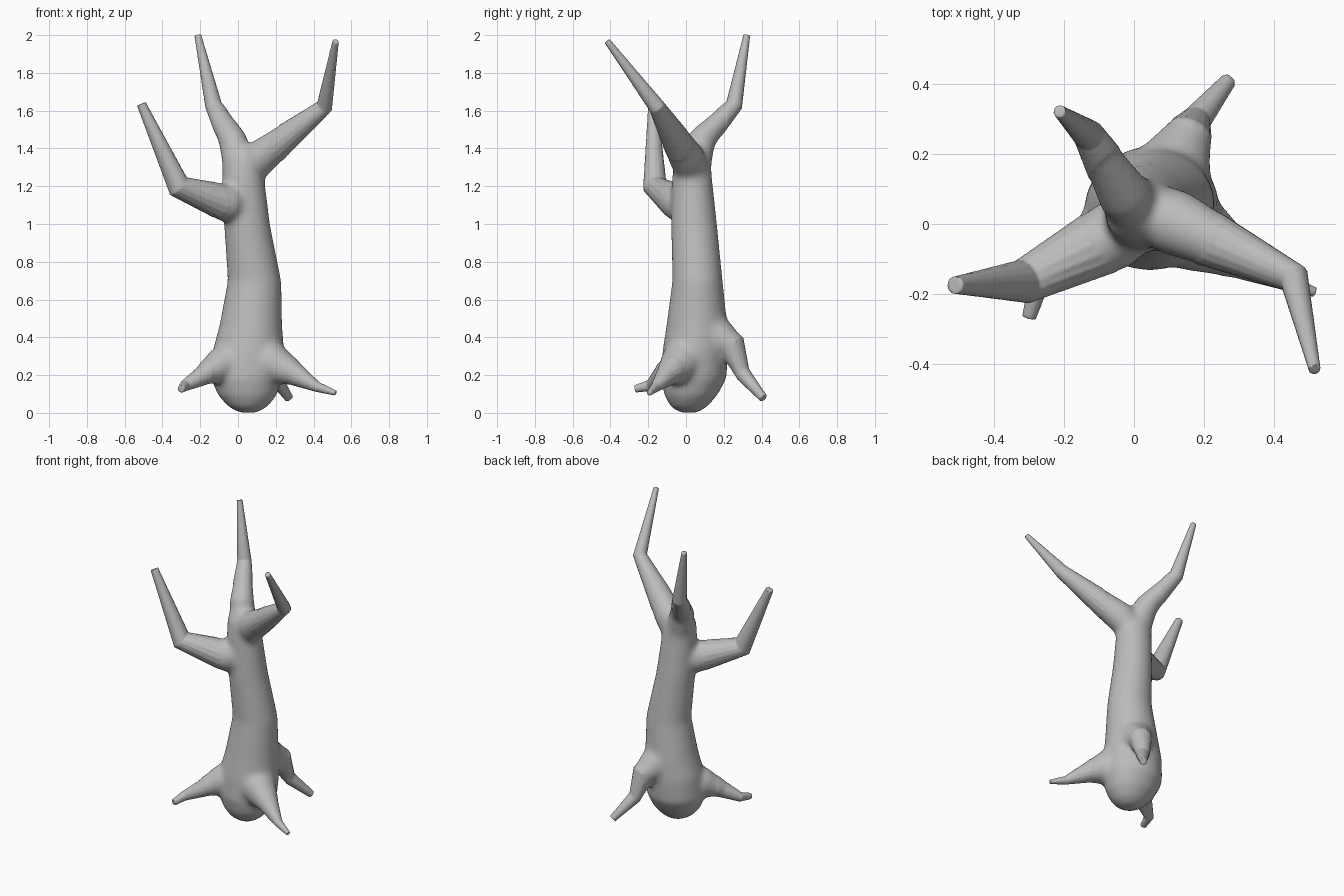
import bpy, bmesh, math
from mathutils import Vector

cube = bpy.data.objects.get("Cube")
if cube:
    bpy.data.objects.remove(cube, do_unlink=True)

bark = bpy.data.materials.new("grey bark")
bark.use_nodes = True
GREY = (0.5, 0.5, 0.5, 1)
bark.diffuse_color = GREY
bark.node_tree.nodes["Principled BSDF"].inputs["Base Color"].default_value = GREY


def make_object(name, bm):
    bmesh.ops.recalc_face_normals(bm, faces=bm.faces)
    mesh = bpy.data.meshes.new(name)
    bm.to_mesh(mesh)
    bm.free()
    mesh.materials.append(bark)
    obj = bpy.data.objects.new(name, mesh)
    bpy.context.collection.objects.link(obj)
    return obj


def skin(bm, rings):
    """Join consecutive vertex rings and cap both ends."""
    n = len(rings[0])
    for a, b in zip(rings, rings[1:]):
        for i in range(n):
            j = (i + 1) % n
            bm.faces.new((a[i], a[j], b[j], b[i]))
    bm.faces.new(rings[0])
    bm.faces.new(rings[-1])


def limb(name, path, sides=16):
    """Tapered bent limb; each path point is x, y, z, radius."""
    bm = bmesh.new()
    pts = [Vector(p[:3]) for p in path]
    rings = []
    side = Vector((0.3, 0.9, 0.1))
    for k, p in enumerate(pts):
        before = (p - pts[k - 1]).normalized() if k else Vector()
        after = (pts[k + 1] - p).normalized() if k + 1 < len(pts) else Vector()
        axis = (before + after).normalized()
        side = (side - axis * side.dot(axis)).normalized()
        other = axis.cross(side)
        ring = []
        for i in range(sides):
            t = math.tau * i / sides
            ring.append(bm.verts.new(p + path[k][3] * (side * math.cos(t) + other * math.sin(t))))
        rings.append(ring)
    skin(bm, rings)
    return make_object(name, bm)


# Trunk: height, then x and y extents of each oval section
sections = [
    (0.0, 0.01, 0.10, -0.03, 0.06), (0.03, -0.05, 0.155, -0.08, 0.11),
    (0.09, -0.105, 0.205, -0.115, 0.165), (0.18, -0.145, 0.235, -0.135, 0.215),
    (0.33, -0.135, 0.245, -0.125, 0.225), (0.46, -0.10, 0.235, -0.105, 0.22),
    (0.70, -0.055, 0.23, -0.073, 0.195), (1.00, -0.075, 0.17, -0.08, 0.165),
    (1.25, -0.085, 0.14, -0.075, 0.138), (1.36, -0.085, 0.10, -0.055, 0.13),
    (1.43, -0.06, 0.06, -0.01, 0.11),
]
bm = bmesh.new()
rings = []
for z, x0, x1, y0, y1 in sections:
    ring = []
    for i in range(24):
        t = math.tau * i / 24
        ring.append(bm.verts.new(((x0 + x1 + (x1 - x0) * math.cos(t)) / 2,
                                  (y0 + y1 + (y1 - y0) * math.sin(t)) / 2, z)))
    rings.append(ring)
skin(bm, rings)
tree = make_object("dead_tree", bm)

limbs = [
    # Branches
    limb("left_branch", [(0.03, 0.04, 1.25, 0.085), (0.115, 0.005, 1.35, 0.097),
                         (0.458, -0.155, 1.622, 0.044), (0.517, -0.417, 1.968, 0.017)]),
    limb("rear_branch", [(0.015, 0.04, 1.28, 0.09), (-0.03, 0.085, 1.45, 0.077),
                         (-0.13, 0.255, 1.63, 0.045), (-0.213, 0.322, 2.0, 0.018)]),
    limb("right_branch", [(0.045, 0.04, 1.09, 0.08), (-0.06, -0.035, 1.11, 0.102),
                          (-0.315, -0.165, 1.2, 0.064), (-0.512, -0.175, 1.636, 0.025)]),
    # Roots
    limb("left_root", [(0.07, 0.04, 0.29, 0.12), (0.19, -0.035, 0.26, 0.112),
                       (0.31, -0.10, 0.20, 0.06), (0.42, -0.16, 0.137, 0.027),
                       (0.517, -0.195, 0.105, 0.014)]),
    limb("right_root", [(0.03, 0.04, 0.28, 0.12), (-0.10, -0.05, 0.25, 0.095),
                        (-0.19, -0.13, 0.195, 0.052), (-0.28, -0.19, 0.145, 0.03),
                        (-0.30, -0.268, 0.127, 0.02)]),
    limb("rear_root", [(0.07, 0.06, 0.42, 0.11), (0.115, 0.165, 0.405, 0.112),
                       (0.152, 0.245, 0.35, 0.074), (0.178, 0.297, 0.21, 0.043),
                       (0.27, 0.41, 0.078, 0.023)]),
]

# Fuse the limbs with the trunk into one continuous skin
bpy.ops.object.select_all(action='DESELECT')
for part in limbs + [tree]:
    part.select_set(True)
bpy.context.view_layer.objects.active = tree
bpy.ops.object.join()
tree.data.remesh_voxel_size = 0.008
bpy.ops.object.voxel_remesh()

# Soften the joints near the trunk, leaving the thin limb ends crisp
bm = bmesh.new()
bm.from_mesh(tree.data)
joints = [v for v in bm.verts
          if math.hypot(v.co.x - 0.05, v.co.y - 0.04) < (0.2 if v.co.z > 0.8 else 0.27)]
for _ in range(40):
    bmesh.ops.smooth_vert(bm, verts=joints, factor=0.5,
                          use_axis_x=True, use_axis_y=True, use_axis_z=True)
bm.to_mesh(tree.data)
bm.free()
if not tree.data.materials:
    tree.data.materials.append(bark)
bpy.ops.object.shade_smooth_by_angle(angle=math.radians(60))
